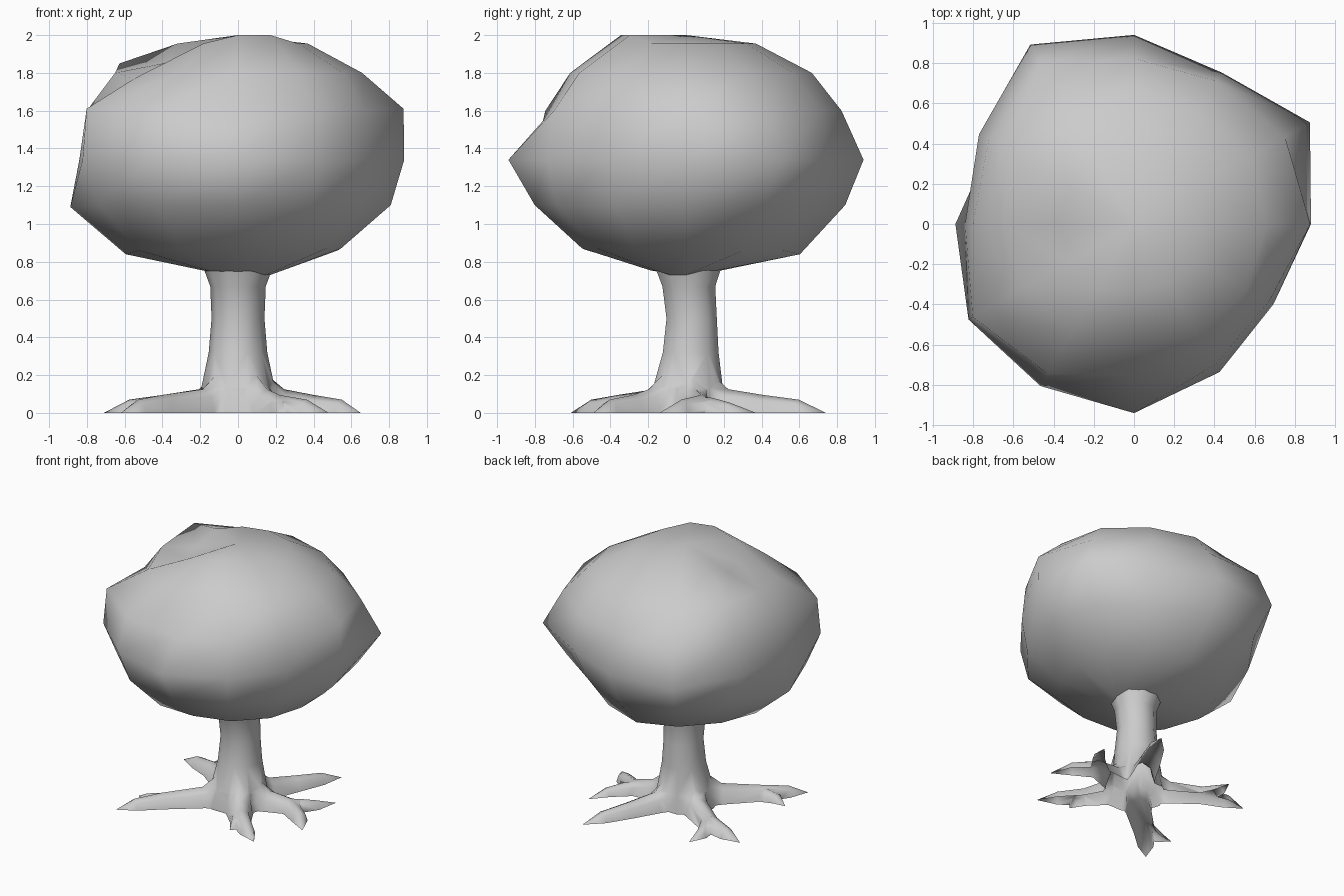
import bpy, bmesh, math
from mathutils import Vector

if "Cube" in bpy.data.objects:
    bpy.data.objects.remove(bpy.data.objects["Cube"])


def finish(name, bm):
    bmesh.ops.recalc_face_normals(bm, faces=bm.faces)
    me = bpy.data.meshes.new(name)
    bm.to_mesh(me)
    bm.free()
    me.shade_smooth()
    ob = bpy.data.objects.new(name, me)
    bpy.context.collection.objects.link(ob)
    return ob


def bridge(bm, a, b):
    n = len(a)
    for i in range(n):
        j = (i + 1) % n
        bm.faces.new((a[i], a[j], b[j], b[i]))


def fan(bm, ring, tip):
    for i in range(len(ring)):
        bm.faces.new((ring[i], ring[(i + 1) % len(ring)], tip))


def loop(bm, sides, radius, z, cy=0):
    return [bm.verts.new((radius * math.cos(math.tau * i / sides),
                          radius * math.sin(math.tau * i / sides) + cy, z)) for i in range(sides)]


# Canopy: 12-sided lathe, its widest outline fading towards a round top and bottom
EQUATOR = [.88, 1.01, .87, .94, 1.03, .89, .84, .95, .93, .94, .85, .80]
PROFILE = [(.755, .19), (.86, .60), (1.10, .82), (1.34, .90), (1.60, .84), (1.80, .66), (1.955, .37)]
bm = bmesh.new()
rings = []
for z, r in PROFILE:
    ring = loop(bm, 12, r, z)
    for v, e in zip(ring, EQUATOR):
        k = 1 + (e / .9 - 1) * (r / .9) ** 5
        v.co.x *= k
        v.co.y *= k
    rings.append(ring)


# Canopy bumps and dents: scale points outwards and lift them
def nudge(ring, segments, scale, lift=0):
    for s in segments:
        co = rings[ring][s].co
        co.x *= scale
        co.y *= scale
        co.z += lift


nudge(0, (11, 0), .9, -.025)
nudge(1, (0, 9, 10, 11), .91, .01)
nudge(1, (3, 6), 1, -.02)
nudge(2, (6,), 1.13, -.01)
nudge(2, (1, 2, 9), .95)
nudge(4, (0, 7), 1.06, .01)
nudge(4, (1, 3), .95)
nudge(4, (9,), .87, -.05)
nudge(5, (5,), 1.1, .05)
nudge(5, (8, 9), .92)
nudge(5, (7,), .95, -.03)
nudge(6, (6, 7), 1, -.09)
nudge(6, (9, 10), .93, .045)
for a, b in zip(rings, rings[1:]):
    bridge(bm, a, b)
fan(bm, rings[0], bm.verts.new((0, 0, .72)))
fan(bm, rings[-1], bm.verts.new((0, 0, 2)))
finish("canopy", bm)

# Trunk: flared column reaching below ground, trimmed later
bm = bmesh.new()
rings = [loop(bm, 10, r, z, cy) for z, r, cy in
         [(-.1, .24, 0), (.02, .23, 0), (.13, .195, .01), (.32, .155, .025),
          (.5, .14, .03), (.67, .147, .015), (.84, .21, .01)]]
for a, b in zip(rings, rings[1:]):
    bridge(bm, a, b)
bm.faces.new(rings[0])
bm.faces.new(rings[-1])
trunk = finish("trunk_with_roots", bm)


# Roots: tapering oval tubes half sunk in the ground, each running out to a point
def root(name, pts, sizes):
    bm = bmesh.new()
    secs = []
    for i, (w, h) in enumerate(sizes):
        d = (pts[i + 1] - pts[max(i - 1, 0)]).normalized()
        side = Vector((-d.y, d.x, 0))
        secs.append([bm.verts.new(pts[i] + side * w * math.cos(a) + Vector((0, 0, h * math.sin(a))))
                     for a in (math.pi * k / 4 for k in range(8))])
    for a, b in zip(secs, secs[1:]):
        bridge(bm, a, b)
    bm.faces.new(secs[0])
    fan(bm, secs[-1], bm.verts.new(pts[-1]))
    ob = finish(name, bm)
    ob.hide_render = True
    return ob


# Each root has a knee, a main tip and shorter fork tips
ROOTS = {
    "front_left": [(-.40, -.36), (-.62, -.61), (-.62, -.33)],
    "back_left": [(-.40, .27), (-.71, .35), (-.41, .55)],
    "back": [(.20, .41), (.37, .74)],
    "right": [(.40, .08), (.65, -.14), (.58, .37)],
    "front_right": [(.22, -.28), (.48, -.49), (.23, -.43)],
}
parts = []
for name, (knee, *tips) in ROOTS.items():
    knee = Vector((*knee, 0))
    out = knee.normalized()
    for i, tip in enumerate(tips):
        tip = Vector((*tip, 0))
        along = tip - knee
        bend = knee + along * .5 + out * .025
        if i == 0:
            parts.append(root(name + "_root", [out * .07, out * .25, knee, bend, tip],
                              [(.12, .27), (.09, .125), (.075, .095), (.055, .07)]))
        else:
            parts.append(root(name + "_root_fork", [knee - out * .06, knee + along * .2, bend, tip],
                              [(.055, .085), (.06, .08), (.045, .055)]))

# Weld the roots to the trunk into one skin
bpy.context.view_layer.objects.active = trunk
for part in parts:
    mod = trunk.modifiers.new("weld", 'BOOLEAN')
    mod.operation = 'UNION'
    mod.solver = 'EXACT'
    mod.object = part
    bpy.ops.object.modifier_apply(modifier=mod.name)
    bpy.data.objects.remove(part)

# Trim at the ground and open the top inside the canopy
bm = bmesh.new()
bm.from_mesh(trunk.data)
for co, no in (((0, 0, 0), (0, 0, -1)), ((0, 0, .83), (0, 0, 1))):
    bmesh.ops.bisect_plane(bm, geom=bm.verts[:] + bm.edges[:] + bm.faces[:], dist=1e-4,
                           plane_co=co, plane_no=no, clear_outer=True)
bm.to_mesh(trunk.data)
bm.free()
trunk.data.shade_smooth()
